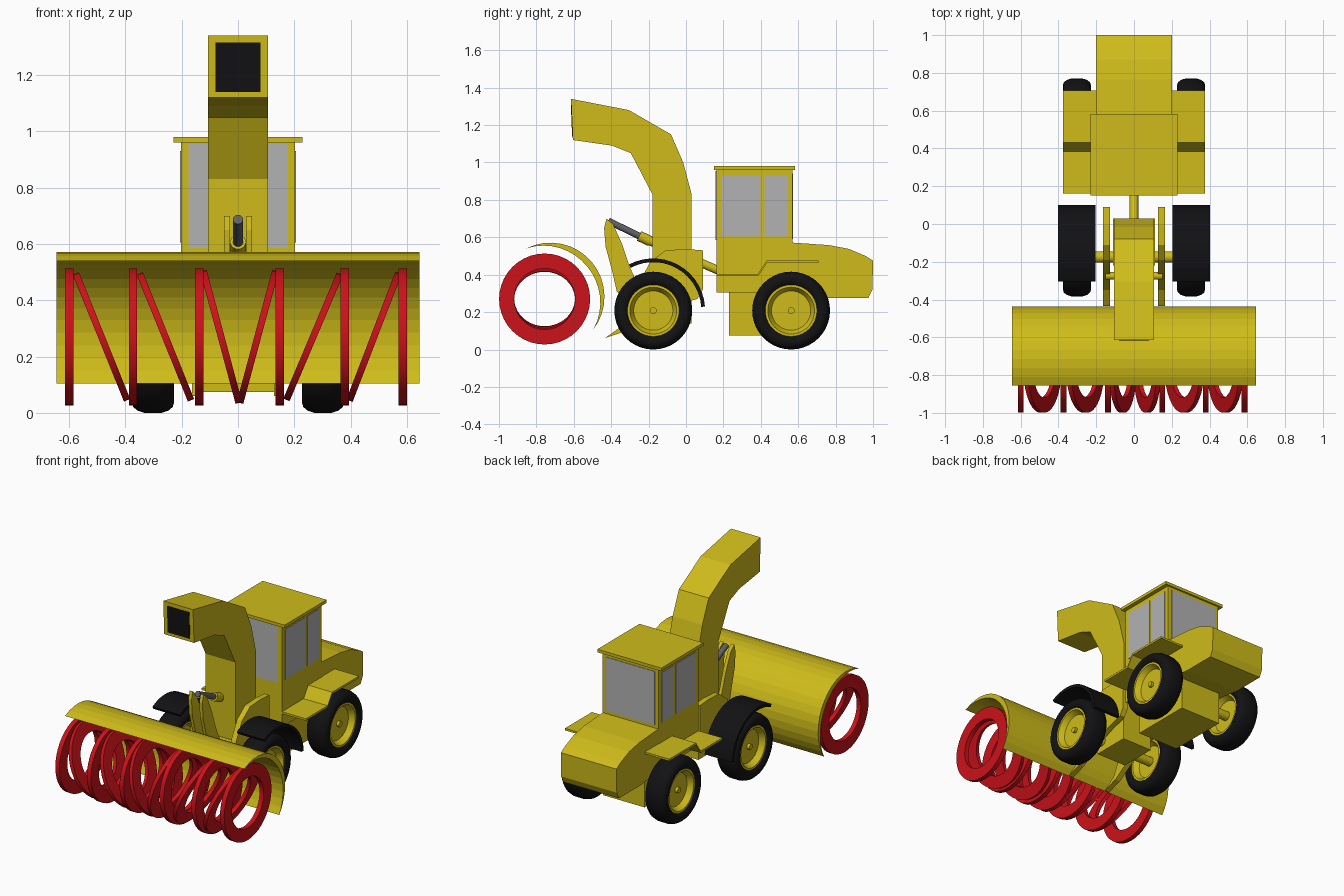
import bpy, bmesh, math
from mathutils import Vector, Matrix

if "Cube" in bpy.data.objects:
    bpy.data.objects.remove(bpy.data.objects["Cube"])


def mat(name, r, g, b):
    m = bpy.data.materials.new(name)
    m.diffuse_color = (r, g, b, 1)
    m.use_nodes = True
    m.node_tree.nodes["Principled BSDF"].inputs["Base Color"].default_value = m.diffuse_color
    return m


YELLOW = mat("yellow_paint", 0.62, 0.5, 0.01)
RED = mat("red_paint", 0.6, 0.006, 0.01)
BLACK = mat("black_rubber", 0.006, 0.006, 0.007)
STEEL = mat("dark_steel", 0.12, 0.12, 0.13)
GLASS = mat("grey_glass", 0.45, 0.45, 0.45)


def finish(name, bm, m, smooth=False):
    bmesh.ops.recalc_face_normals(bm, faces=bm.faces)
    me = bpy.data.meshes.new(name)
    bm.to_mesh(me)
    bm.free()
    me.materials.append(m)
    ob = bpy.data.objects.new(name, me)
    bpy.context.collection.objects.link(ob)
    if smooth:
        bpy.context.view_layer.objects.active = ob
        bpy.ops.object.select_all(action='DESELECT')
        ob.select_set(True)
        bpy.ops.object.shade_smooth_by_angle(angle=math.radians(35))
    return ob


def prism(name, pts, x0, x1, m, smooth=False):
    """Side profile of (y, z) points, extruded from x0 to x1."""
    bm = bmesh.new()
    f = bm.faces.new([bm.verts.new((x0, y, z)) for y, z in pts])
    r = bmesh.ops.extrude_face_region(bm, geom=[f])
    vs = [v for v in r["geom"] if isinstance(v, bmesh.types.BMVert)]
    bmesh.ops.translate(bm, verts=vs, vec=(x1 - x0, 0, 0))
    return finish(name, bm, m, smooth)


def box(name, x, y, z, m):
    return prism(name, [(y[0], z[0]), (y[1], z[0]), (y[1], z[1]), (y[0], z[1])], x[0], x[1], m)


def lathe(name, prof, loc, m, n=40, tilt=0, smooth=True):
    """Closed ring section of (radius, x) points, spun about the x axis."""
    bm = bmesh.new()
    rings = [[bm.verts.new((x, r * math.cos(a), r * math.sin(a))) for r, x in prof]
             for a in (2 * math.pi * i / n for i in range(n))]
    k = len(prof)
    for i in range(n):
        a, b = rings[i], rings[(i + 1) % n]
        for j in range(k):
            bm.faces.new((a[j], a[(j + 1) % k], b[(j + 1) % k], b[j]))
    bmesh.ops.transform(bm, verts=bm.verts,
                        matrix=Matrix.Translation(loc) @ Matrix.Rotation(tilt, 4, 'Y'))
    return finish(name, bm, m, smooth)


def rod(name, p, q, r, m, n=20):
    p, q = Vector(p), Vector(q)
    bm = bmesh.new()
    bmesh.ops.create_cone(bm, cap_ends=True, segments=n, radius1=r, radius2=r, depth=(q - p).length)
    rot = (q - p).to_track_quat('Z', 'Y').to_matrix().to_4x4()
    bmesh.ops.transform(bm, verts=bm.verts, matrix=Matrix.Translation((p + q) / 2) @ rot)
    return finish(name, bm, m, True)


def arc(cy, cz, r, a0, a1, n, bulge=0):
    out = []
    for i in range(n + 1):
        a = math.radians(a0 + (a1 - a0) * i / n)
        rr = r - bulge * math.sin(math.pi * i / n)
        out.append((cy + rr * math.cos(a), cz + rr * math.sin(a)))
    return out


# Auger: upright rings with tilted rings between them
RING = [(0.163, -0.015), (0.243, -0.015), (0.243, 0.015), (0.163, 0.015)]
for i, x in enumerate((-0.6, -0.373, -0.138, 0.149, 0.379, 0.585)):
    lathe(f"auger_ring_{i}", RING, (x, -0.756, 0.27), RED)
TILTED = ((-0.485, -22), (-0.258, -22), (-0.06, -15), (0.07, 15), (0.267, 23), (0.483, 21))
THIN = [(r, x * 0.8) for r, x in RING]
for i, (x, deg) in enumerate(TILTED):
    lathe(f"auger_tilted_ring_{i}", THIN, (x, -0.756, 0.27), RED, tilt=math.radians(-deg) * -1)

# Crescent-section blade housing
outer = arc(-0.725, 0.282, 0.289, 117, -38, 16)
inner = arc(-0.725, 0.282, 0.289, 117, -38, 16, 0.034)[1:-1]
prism("blade_housing", outer + inner[::-1], -0.645, 0.645, YELLOW)

# Discharge chute with dark mouth
prism("discharge_chute", [(-0.18, 0.3), (0.03, 0.3), (0.03, 0.83), (-0.015, 1.0), (-0.08, 1.15),
                          (-0.305, 1.28), (-0.615, 1.34), (-0.605, 1.12), (-0.395, 1.09),
                          (-0.295, 1.05), (-0.18, 0.83)], -0.107, 0.107, YELLOW)
prism("chute_mouth", [(-0.616, 1.315), (-0.609, 1.14), (-0.59, 1.14), (-0.59, 1.315)],
      -0.08, 0.08, BLACK)

# Front frame, lift arms and tilt levers
box("front_frame", (-0.11, 0.11), (-0.22, 0.03), (0.14, 0.32), YELLOW)
ARM = [(-0.435, 0.06), (-0.33, 0.095), (-0.2, 0.18), (-0.05, 0.24), (0.06, 0.27), (0.09, 0.32),
       (0.09, 0.53), (0.0, 0.537), (-0.11, 0.53), (-0.19, 0.47), (-0.25, 0.36), (-0.3, 0.22),
       (-0.35, 0.12)]
LEVER = [(-0.425, 0.7), (-0.39, 0.67), (-0.34, 0.56), (-0.3, 0.44), (-0.25, 0.33), (-0.24, 0.25),
         (-0.32, 0.26), (-0.37, 0.31), (-0.395, 0.42), (-0.43, 0.55), (-0.438, 0.65)]
for s, side in ((-1, "left"), (1, "right")):
    prism(f"lift_arm_{side}", ARM, s * 0.127, s * 0.163, YELLOW)
    prism(f"tilt_lever_{side}", LEVER, s * 0.028, s * 0.05, YELLOW)
rod("lever_pivot", (-0.15, -0.275, 0.3), (0.15, -0.275, 0.3), 0.02, YELLOW)

# Tilt cylinder
rod("piston_rod", (0, -0.415, 0.687), (0, -0.24, 0.602), 0.018, STEEL)
rod("cylinder_collar", (0, -0.25, 0.607), (0, -0.19, 0.579), 0.028, YELLOW)
rod("cylinder_barrel", (0, -0.2, 0.583), (0, 0.18, 0.42), 0.023, YELLOW)

# Rear body: cab, roof, windows, hood and belly
box("cab", (-0.203, 0.203), (0.162, 0.57), (0.305, 0.962), YELLOW)
box("cab_roof", (-0.23, 0.23), (0.15, 0.582), (0.96, 0.98), YELLOW)
box("front_window", (-0.175, 0.175), (0.159, 0.17), (0.585, 0.955), GLASS)
box("rear_window", (-0.175, 0.175), (0.56, 0.573), (0.59, 0.94), GLASS)
for s, side in ((-1, "left"), (1, "right")):
    x = (s * 0.19, s * 0.206)
    box(f"door_window_{side}", x, (0.192, 0.397), (0.605, 0.93), GLASS)
    box(f"quarter_window_{side}", x, (0.42, 0.542), (0.605, 0.93), GLASS)
prism("hood", [(0.56, 0.3), (0.75, 0.275), (0.975, 0.275), (0.997, 0.32), (1.0, 0.475), (0.96, 0.5),
               (0.87, 0.538), (0.765, 0.558), (0.56, 0.572)], -0.2, 0.2, YELLOW)
box("belly", (-0.15, 0.15), (0.23, 0.64), (0.075, 0.32), YELLOW)

# Rear mudguards (stepped plates) and front mudguards (arcs)
STEP = [(0.162, 0.405), (0.385, 0.405), (0.432, 0.475), (0.708, 0.475)]
GUARD = arc(-0.175, 0.21, 0.277, 118, 4, 14) + arc(-0.175, 0.21, 0.257, 4, 118, 14)
for s, side in ((-1, "left"), (1, "right")):
    prism(f"rear_mudguard_{side}", STEP + [(y, z - 0.013) for y, z in STEP[::-1]],
          s * 0.195, s * 0.375, YELLOW)
    prism(f"front_mudguard_{side}", GUARD, s * 0.205, s * 0.402, BLACK)

# Wheels and axles
half = [(0.138, 0.06), (0.15, 0.071), (0.17, 0.075), (0.187, 0.07), (0.2, 0.055), (0.208, 0.03)]
TYRE = half + [(r, -x) for r, x in half[::-1]]
dish = [(0.001, 0.025), (0.105, 0.025), (0.125, 0.06), (0.141, 0.06)]
RIM = dish + [(r, -x) for r, x in dish[::-1]]
for end, y in (("front", -0.175), ("rear", 0.562)):
    for s, side in ((-1, "left"), (1, "right")):
        c = (s * 0.302, y, 0.208)
        lathe(f"{end}_tyre_{side}", TYRE, c, BLACK)
        lathe(f"{end}_rim_{side}", RIM, c, YELLOW)
        rod(f"{end}_hub_{side}", (s * 0.3, y, 0.208), (s * 0.345, y, 0.208), 0.018, YELLOW)
    rod(f"{end}_axle", (-0.29, y, 0.208), (0.29, y, 0.208), 0.03, YELLOW)
